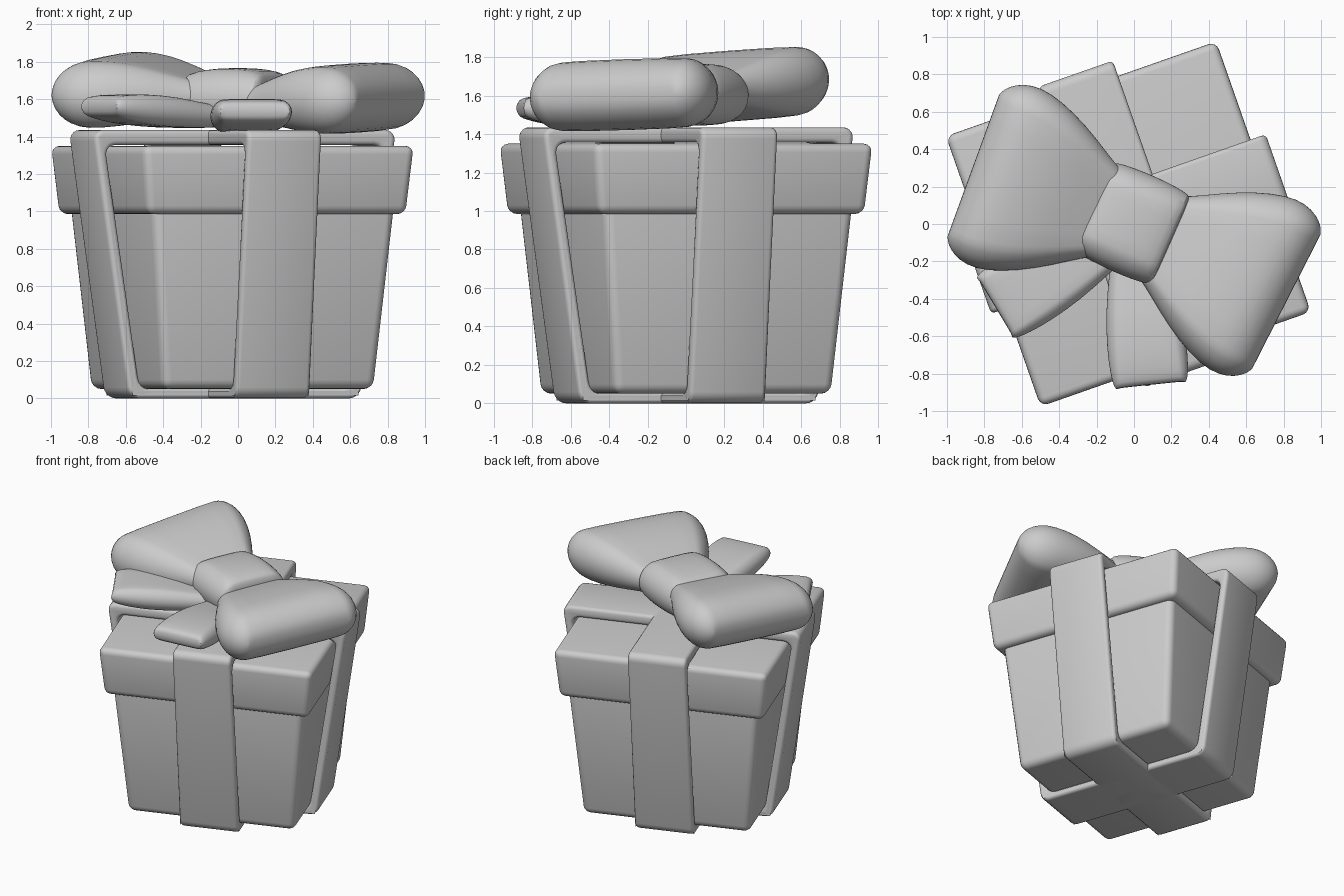
import bpy, bmesh, math
from mathutils import Matrix, Vector

old = bpy.data.objects.get("Cube")
if old:
    bpy.data.objects.remove(old, do_unlink=True)

grey = bpy.data.materials.new("plain grey")
grey.use_nodes = True
COLOUR = (0.6, 0.6, 0.6, 1)
grey.diffuse_color = COLOUR
grey.node_tree.nodes["Principled BSDF"].inputs["Base Color"].default_value = COLOUR

BOX_PLACE = Matrix.Translation((-0.03, 0, 0)) @ Matrix.Rotation(math.radians(19.3), 4, 'Z')


def finish(name, bm, angle):
    """Turn a bmesh into a smooth shaded, coloured object."""
    bmesh.ops.recalc_face_normals(bm, faces=bm.faces)
    mesh = bpy.data.meshes.new(name)
    bm.to_mesh(mesh)
    bm.free()
    mesh.materials.append(grey)
    obj = bpy.data.objects.new(name, mesh)
    bpy.context.collection.objects.link(obj)
    bpy.ops.object.select_all(action='DESELECT')
    obj.select_set(True)
    bpy.context.view_layer.objects.active = obj
    bpy.ops.object.shade_smooth_by_angle(angle=math.radians(angle))
    return obj


def tapered_block(name, low, high, z0, z1, bevel):
    """Rounded square block, half size low at z0 and high at z1."""
    bm = bmesh.new()
    bmesh.ops.create_cube(bm, size=2)
    for v in bm.verts:
        half, z = (low, z0) if v.co.z < 0 else (high, z1)
        v.co = Vector((v.co.x * half, v.co.y * half, z))
    bmesh.ops.bevel(bm, geom=bm.edges[:], offset=bevel, segments=4,
                    profile=0.5, affect='EDGES')
    bm.transform(BOX_PLACE)
    return finish(name, bm, 40)


def ribbon_band(name, turn, half_width=0.21):
    """Closed tapered band around the box, with soft corners and rims."""
    bm = bmesh.new()
    rings = []
    for low, high, z0, z1 in ((0.655, 0.86, 0, 1.435), (0.595, 0.79, 0.055, 1.355)):
        for x in (-half_width, half_width):
            rings.append([bm.verts.new((x, y, z)) for y, z in
                          ((-low, z0), (low, z0), (high, z1), (-high, z1))])
    outer_a, outer_b, inner_a, inner_b = rings
    for a, b in ((outer_a, outer_b), (outer_b, inner_b), (inner_b, inner_a), (inner_a, outer_a)):
        for k in range(4):
            j = (k + 1) % 4
            bm.faces.new((a[k], a[j], b[j], b[k]))
    bmesh.ops.recalc_face_normals(bm, faces=bm.faces)
    corners = [bm.edges.get((a[k], b[k])) for a, b in ((outer_a, outer_b), (inner_a, inner_b))
               for k in range(4)]
    bmesh.ops.bevel(bm, geom=corners, offset=0.06, segments=5, profile=0.5, affect='EDGES')
    rims = [e for e in bm.edges if e.calc_face_angle(0) > math.radians(70)]
    bmesh.ops.bevel(bm, geom=rims, offset=0.024, segments=3, profile=0.5, affect='EDGES')
    bm.transform(BOX_PLACE @ Matrix.Rotation(turn, 4, 'Z'))
    return finish(name, bm, 40)


def loft(name, stations, heading, tilt=0, notch=0, sides=24):
    """Soft cushion through (distance, half width, half height, z) stations."""
    bm = bmesh.new()
    rings = []
    for i, (u, w, h, z) in enumerate(stations):
        ring = []
        for k in range(sides):
            a = math.tau * (k + 0.5) / sides
            across = math.copysign(w - h, math.cos(a)) + h * math.cos(a)
            cut = notch * (1 - abs(across) / w) if i >= len(stations) - 3 else 0
            ring.append(bm.verts.new((u - cut, across, z + h * math.sin(a) + tilt * across)))
        rings.append(ring)
    for a, b in zip(rings, rings[1:]):
        for k in range(sides):
            j = (k + 1) % sides
            bm.faces.new((a[k], a[j], b[j], b[k]))
    # Close each end with strips running from the top to the bottom
    for ring in (rings[0], rings[-1]):
        for k in range(sides // 2 - 1):
            bm.faces.new((ring[k], ring[k + 1], ring[-k - 2], ring[-k - 1]))
    bm.transform(Matrix.Rotation(math.radians(heading), 4, 'Z'))
    obj = finish(name, bm, 60)
    sub = obj.modifiers.new("soften", 'SUBSURF')
    sub.levels = sub.render_levels = 1
    return obj


# Box and lid
tapered_block("box_body", 0.60, 0.69, 0.05, 1.05, 0.05)
tapered_block("box_lid", 0.735, 0.77, 0.985, 1.35, 0.045)

# Two crossed ribbons that wrap the box
ribbon_band("ribbon_front_back", 0)
ribbon_band("ribbon_left_right", math.pi / 2)

# Bow loops, swelling from the knot to a thick rounded end
profile = [(0.10, 0.22, 0.07, -0.03), (0.20, 0.265, 0.09, -0.02), (0.34, 0.36, 0.13, -0.01),
           (0.50, 0.45, 0.17, 0.0), (0.66, 0.51, 0.19, 0.0), (0.77, 0.515, 0.185, 0.0),
           (0.85, 0.485, 0.145, 0.0), (0.90, 0.44, 0.085, 0.0), (0.915, 0.40, 0.035, 0.0)]
for label, heading, lift, tilt in (("right", 160, 1.65, -0.07), ("left", -27, 1.605, 0.03)):
    loft("bow_loop_" + label, [(u, w, h, z + lift) for u, w, h, z in profile],
         heading, tilt=tilt)

# Knot
knot = [(-0.24, 0.235, 0.11, 1.60), (-0.23, 0.265, 0.14, 1.60), (-0.12, 0.275, 0.16, 1.605),
        (0, 0.28, 0.165, 1.605), (0.12, 0.275, 0.16, 1.605), (0.21, 0.265, 0.14, 1.60),
        (0.22, 0.235, 0.11, 1.60)]
loft("bow_knot", knot, -24)

# Two short tails with notched ends
tail = [(0.05, 0.12, 0.05, 0), (0.25, 0.16, 0.065, 0.01), (0.45, 0.20, 0.085, 0.03),
        (0.65, 0.215, 0.085, 0.045), (0.78, 0.21, 0.07, 0.055), (0.85, 0.20, 0.055, 0.06),
        (0.87, 0.185, 0.035, 0.06)]
for label, heading, lift in (("side", 211, 1.50), ("front", -84, 1.475)):
    loft("bow_tail_" + label, [(u, w, h, z + lift) for u, w, h, z in tail],
         heading, notch=0.03)
